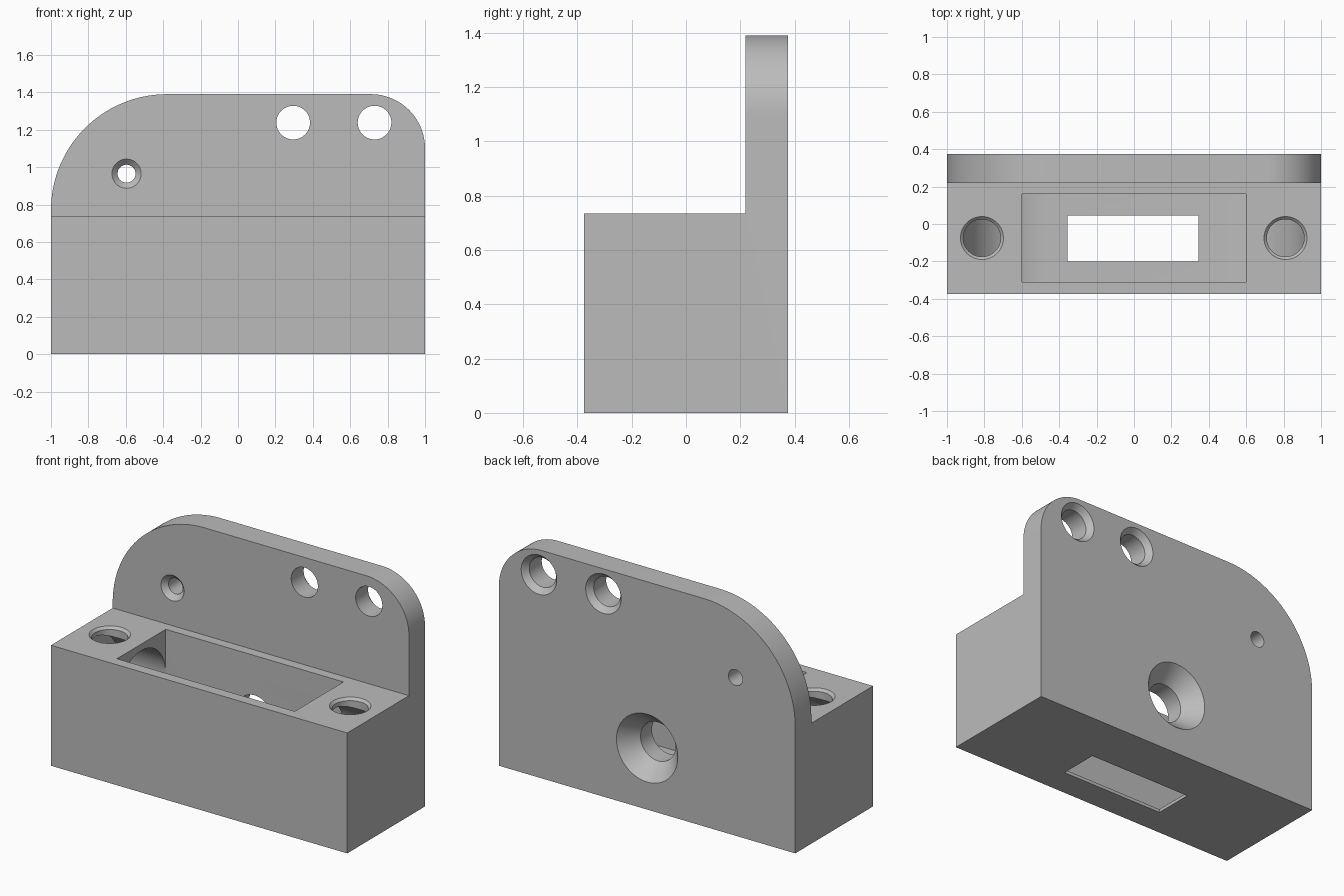
import bpy, bmesh
from math import pi, sin, cos
from mathutils import Matrix, Vector

old = bpy.data.objects.get("Cube")
if old:
    bpy.data.objects.remove(old, do_unlink=True)

grey = bpy.data.materials.new("plain_grey")
grey.use_nodes = True
grey.diffuse_color = (0.5, 0.5, 0.5, 1)
grey.node_tree.nodes["Principled BSDF"].inputs["Base Color"].default_value = (0.5, 0.5, 0.5, 1)


def add_object(name, bm):
    bmesh.ops.recalc_face_normals(bm, faces=bm.faces)
    mesh = bpy.data.meshes.new(name)
    bm.to_mesh(mesh)
    bm.free()
    mesh.materials.append(grey)
    obj = bpy.data.objects.new(name, mesh)
    bpy.context.collection.objects.link(obj)
    return obj


def arc(cx, cz, r, start, end, n=24):
    angles = [start + (end - start) * i / n for i in range(n + 1)]
    return [(cx + r * cos(a), cz + r * sin(a)) for a in angles]


def prism(name, outline, place, low, high):
    """Extrude a flat outline; place(u, v, depth) gives the 3D point."""
    bm = bmesh.new()
    face = bm.faces.new([bm.verts.new(place(u, v, low)) for u, v in outline])
    side = bmesh.ops.extrude_face_region(bm, geom=[face])["geom"]
    shift = Vector(place(0, 0, high)) - Vector(place(0, 0, low))
    bmesh.ops.translate(bm, vec=shift, verts=[g for g in side if isinstance(g, bmesh.types.BMVert)])
    return add_object(name, bm)


def box(name, x0, x1, y0, y1, z0, z1):
    outline = [(x0, z0), (x1, z0), (x1, z1), (x0, z1)]
    return prism(name, outline, along_y, y0, y1)


def lathe(name, profile, origin, axis, n=64):
    """Round cutter from (radius, distance) pairs along an axis."""
    bm = bmesh.new()
    rings = [[bm.verts.new((r * cos(2 * pi * i / n), r * sin(2 * pi * i / n), d))
              for i in range(n)] for r, d in profile]
    for a, b in zip(rings, rings[1:]):
        for i in range(n):
            j = (i + 1) % n
            bm.faces.new((a[i], a[j], b[j], b[i]))
    bm.faces.new(rings[0])
    bm.faces.new(rings[-1])
    turn = Vector(axis).to_track_quat('Z', 'Y').to_matrix().to_4x4()
    bm.transform(Matrix.Translation(origin) @ turn)
    return add_object(name, bm)


def boolean(target, tool, operation='DIFFERENCE'):
    mod = target.modifiers.new(tool.name, 'BOOLEAN')
    mod.operation = operation
    mod.solver = 'EXACT'
    mod.object = tool
    bpy.context.view_layer.objects.active = target
    bpy.ops.object.modifier_apply(modifier=mod.name)
    bpy.data.objects.remove(tool, do_unlink=True)


def along_y(u, v, d):
    return (u, d, v)


def along_x(u, v, d):
    return (d, u, v)


# Housing: rounded back plate outline, stepped down to the block in front
outline = [(-1, 0), (1, 0)] + arc(0.71, 1.10, 0.29, 0, pi / 2)
outline += arc(-0.38, 0.77, 0.62, pi / 2, pi, 36)
housing = prism("mounting_housing", outline, along_y, -0.375, 0.375)
boolean(housing, box("front_step", -1.2, 1.2, -0.6, 0.22, 0.735, 1.6))

# Inner cavity: rounded lower ends and an arched roof
cavity_side = arc(-0.467, 0.47, 0.45, pi, 1.5 * pi) + arc(0.467, 0.47, 0.45, 1.5 * pi, 2 * pi)
cavity_side += [(0.917, 0.9), (-0.917, 0.9)]
cavity = prism("cavity", cavity_side, along_y, -0.5, 0.5)
arch = [(-0.31, -0.1), (0.16, -0.1)] + arc(-0.075, 0.46, 0.235, 0, pi, 40)
boolean(cavity, prism("arch", arch, along_x, -1.1, 1.1), 'INTERSECT')
boolean(housing, cavity)

# Top pocket and floor slot
boolean(housing, box("top_pocket", -0.6, 0.6, -0.31, 0.16, 0.3, 0.9))
boolean(housing, box("floor_slot", -0.355, 0.345, -0.2, 0.045, -0.1, 0.1))

# Chamfered round holes in the top
for x in (-0.813, 0.81):
    boolean(housing, lathe("top_hole", [(0.135, -0.02), (0.115, 0), (0.1, 0.015), (0.1, 0.3)],
                           (x, -0.075, 0.735), (0, 0, -1)))

# Two plate holes countersunk at the back
for x in (0.295, 0.73):
    boolean(housing, lathe("plate_hole", [(0.14, -0.02), (0.12, 0), (0.09, 0.035), (0.09, 0.3)],
                           (x, 0.375, 1.238), (0, -1, 0)))

# Small hole countersunk at the front
boolean(housing, lathe("small_hole", [(0.098, -0.02), (0.078, 0), (0.048, 0.03), (0.048, 0.3)],
                       (-0.596, 0.22, 0.965), (0, 1, 0)))

# Large countersunk hole from the back into the cavity
boolean(housing, lathe("back_hole", [(0.224, -0.02), (0.207, 0), (0.118, 0.105), (0.118, 0.3)],
                       (0, 0.375, 0.375), (0, -1, 0)))

bpy.ops.object.select_all(action='DESELECT')
housing.select_set(True)
bpy.context.view_layer.objects.active = housing
bpy.ops.object.shade_smooth_by_angle(angle=0.4)
